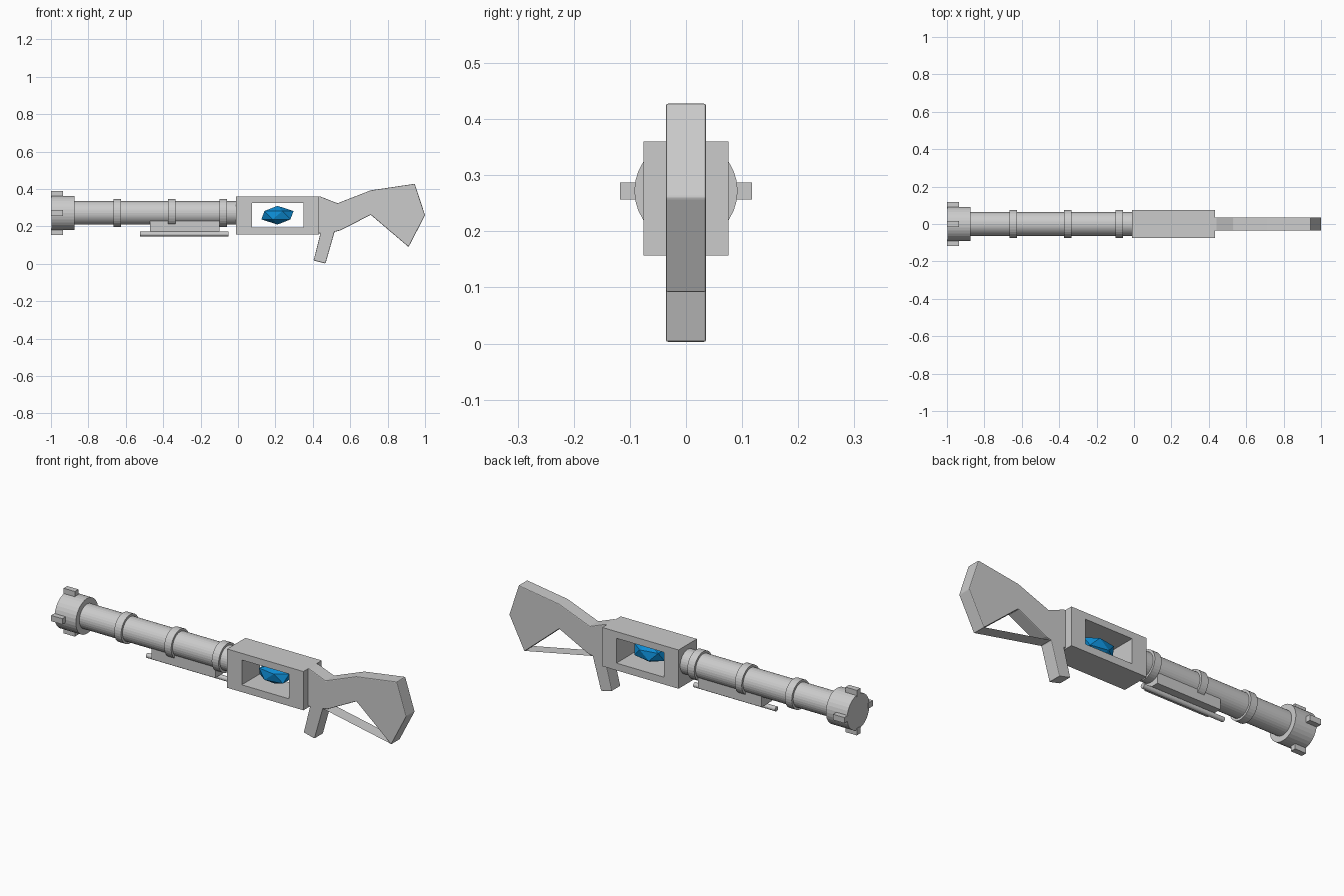
import bpy, bmesh, math
from mathutils import Matrix, Vector

if "Cube" in bpy.data.objects:
    bpy.data.objects.remove(bpy.data.objects["Cube"])


def material(name, rgb):
    m = bpy.data.materials.new(name)
    m.diffuse_color = (*rgb, 1)
    m.use_nodes = True
    m.node_tree.nodes["Principled BSDF"].inputs["Base Color"].default_value = m.diffuse_color
    return m


GREY = material("grey metal", (0.6, 0.6, 0.6))
BLUE = material("crystal blue", (0.004, 0.26, 0.65))
AXIS_Z = 0.272  # height of the barrel axis


def finish(name, bm, mat=GREY):
    bmesh.ops.recalc_face_normals(bm, faces=bm.faces)
    me = bpy.data.meshes.new(name)
    bm.to_mesh(me)
    bm.free()
    me.materials.append(mat)
    ob = bpy.data.objects.new(name, me)
    bpy.context.collection.objects.link(ob)
    return ob


def box(name, x0, x1, y0, y1, z0, z1):
    bm = bmesh.new()
    bmesh.ops.create_cube(bm, size=1)
    for v in bm.verts:
        v.co = Vector(((x0 + x1) / 2 + v.co.x * (x1 - x0),
                       (y0 + y1) / 2 + v.co.y * (y1 - y0),
                       (z0 + z1) / 2 + v.co.z * (z1 - z0)))
    return finish(name, bm)


def tube(name, x0, x1, r, z=AXIS_Z, sides=32):
    """Closed cylinder lying along x."""
    bm = bmesh.new()
    mat = Matrix.Translation(((x0 + x1) / 2, 0, z)) @ Matrix.Rotation(math.pi / 2, 4, 'Y')
    bmesh.ops.create_cone(bm, cap_ends=True, segments=sides, radius1=r, radius2=r,
                          depth=x1 - x0, matrix=mat)
    return finish(name, bm)


# barrel, muzzle and rings
tube("barrel", -0.9, 0.0, 0.063)
tube("muzzle", -0.998, -0.875, 0.092)
for i, x in enumerate((-0.645, -0.355, -0.08)):
    tube(f"barrel_ring_{i + 1}", x - 0.02, x + 0.02, 0.075)

# four prongs around the muzzle
for i, (dy, dz) in enumerate(((1, 0), (-1, 0), (0, 1), (0, -1))):
    cy, cz = dy * 0.1, AXIS_Z + dz * 0.1
    hy, hz = (0.018, 0.015) if dy else (0.015, 0.018)
    box(f"muzzle_prong_{i + 1}", -1.0, -0.935, cy - hy, cy + hy, cz - hz, cz + hz)

# fore grip with a rod under it
box("fore_grip", -0.47, -0.1, -0.045, 0.045, 0.172, 0.243)
tube("lower_rod", -0.525, -0.05, 0.0125, z=0.16, sides=16)

# receiver frame with an open window through it
bm = bmesh.new()


def rect(x0, x1, z0, z1, y):
    return [bm.verts.new((x, y, z)) for x, z in ((x0, z0), (x1, z0), (x1, z1), (x0, z1))]


outer = [rect(-0.01, 0.432, 0.157, 0.36, y) for y in (-0.076, 0.076)]
inner = [rect(0.075, 0.35, 0.195, 0.325, y) for y in (-0.076, 0.076)]
for i in range(4):
    j = (i + 1) % 4
    for a, b in ((outer[0], outer[1]), (inner[0], inner[1]),
                 (outer[0], inner[0]), (outer[1], inner[1])):
        bm.faces.new((a[i], a[j], b[j], b[i]))
finish("receiver", bm)

# faceted crystal floating in the window
bm = bmesh.new()
bmesh.ops.create_icosphere(bm, subdivisions=1, radius=1)
for v in bm.verts:
    v.co = Vector((0.211 + v.co.x * 0.096, v.co.y * 0.052, 0.26 + v.co.z * 0.05))
finish("crystal", bm, BLUE)

# stock and pistol grip from one side profile
profile = [(0.425, 0.36), (0.44, 0.36), (0.532, 0.324), (0.71, 0.393), (0.945, 0.428),
           (1.0, 0.26), (0.912, 0.09), (0.71, 0.262), (0.548, 0.179),
           (0.516, 0.171), (0.468, 0.002), (0.404, 0.018), (0.441, 0.163), (0.425, 0.163)]
bm = bmesh.new()
sides = [[bm.verts.new((x, y, z)) for x, z in profile] for y in (-0.036, 0.036)]
for s in sides:
    bm.faces.new(s)
n = len(profile)
for i in range(n):
    j = (i + 1) % n
    bm.faces.new((sides[0][i], sides[0][j], sides[1][j], sides[1][i]))
bmesh.ops.recalc_face_normals(bm, faces=bm.faces)
stock = finish("stock_and_grip", bm)
bev = stock.modifiers.new("soft edges", 'BEVEL')
bev.width = 0.004
bev.segments = 2

# thin strap from the grip to the toe of the stock
bm = bmesh.new()
bm.faces.new([bm.verts.new(p) for p in ((0.516, -0.034, 0.172), (0.516, 0.034, 0.172),
                                        (0.91, 0.034, 0.093), (0.91, -0.034, 0.093))])
finish("stock_strap", bm)
